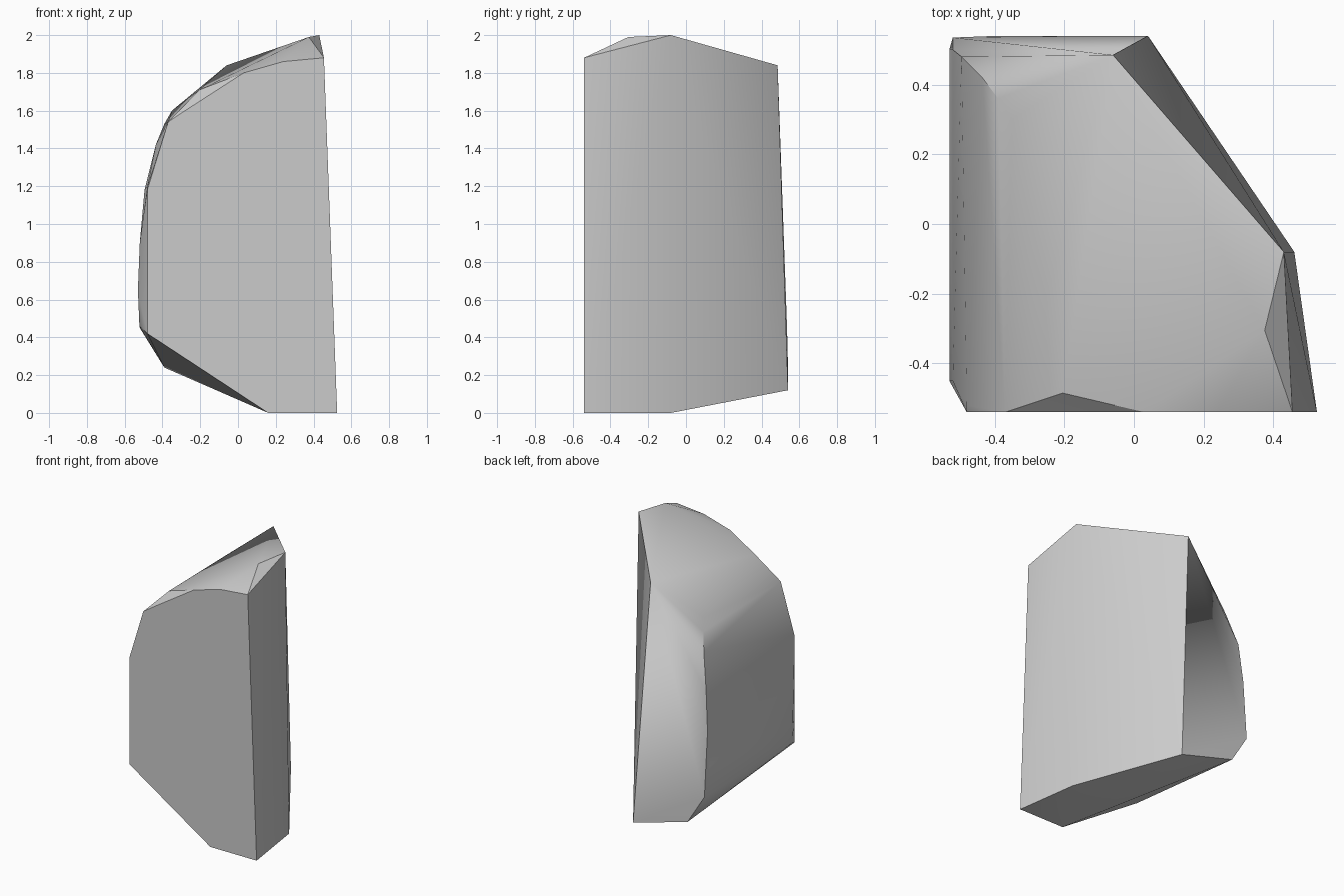
import bpy
import bmesh
import math

default_cube = bpy.data.objects.get("Cube")
if default_cube:
    bpy.data.objects.remove(default_cube, do_unlink=True)


def make_material(name, colour):
    material = bpy.data.materials.new(name)
    material.use_nodes = True
    material.diffuse_color = colour
    shader = material.node_tree.nodes["Principled BSDF"]
    shader.inputs["Base Color"].default_value = colour
    shader.inputs["Roughness"].default_value = 0.8
    return material


def build_hull(name, points, material, sharp_angle):
    """Wrap a convex skin around the corner points."""
    mesh = bpy.data.meshes.new(name)
    bm = bmesh.new()
    for point in points:
        bm.verts.new(point)
    result = bmesh.ops.convex_hull(bm, input=bm.verts[:])
    loose = [v for v in bm.verts if not v.link_faces]
    bmesh.ops.delete(bm, geom=loose, context='VERTS')
    # Merge the triangles of the flat broken faces
    bmesh.ops.dissolve_limit(bm, angle_limit=math.radians(1),
                             verts=bm.verts[:], edges=bm.edges[:])
    bmesh.ops.recalc_face_normals(bm, faces=bm.faces[:])
    bm.to_mesh(mesh)
    bm.free()
    mesh.materials.append(material)
    obj = bpy.data.objects.new(name, mesh)
    bpy.context.collection.objects.link(obj)
    bpy.ops.object.select_all(action='DESELECT')
    obj.select_set(True)
    bpy.context.view_layer.objects.active = obj
    bpy.ops.object.shade_smooth_by_angle(angle=math.radians(sharp_angle))
    return obj


# Flat broken front: outline in x and z
front_y = -0.54
front_outline = [(0.16, 0), (0.525, 0), (0.455, 1.88), (0.24, 1.86),
                 (0.03, 1.8), (-0.28, 1.6), (-0.37, 1.54),
                 (-0.48, 1.18), (-0.48, 0.42)]
front_corners = [(x, front_y, z) for x, z in front_outline]

# Chipped corner between the front and the rounded side
front_chips = [(-0.205, -0.485, 1.71), (-0.48, -0.52, 1.2)]

# Ridge and peak along the straight side
side_corners = [(0.46, -0.08, 0), (0.43, -0.08, 2), (0.375, -0.305, 1.99)]

# Back break, from the straight side round to the curved side
back_corners = [(0.04, 0.54, 0.12), (-0.06, 0.485, 1.84),
                (-0.35, 0.3, 1.6), (-0.39, 0.36, 1.53),
                (-0.435, 0.42, 1.42), (-0.495, 0.48, 1.18),
                (-0.39, 0.54, 0.24), (-0.52, 0.535, 0.45)]

# Bulging curved side: x and z, carried from front to back
bulge = [(-0.53, 0.65), (-0.52, 0.9)]
bulge_corners = [(x, y, z) for x, z in bulge for y in (-0.45, 0.5)]
bulge_corners.append((-0.522, -0.45, 0.46))

stone = make_material("stone grey", (0.6, 0.6, 0.6, 1))
build_hull("stone_chunk",
           front_corners + front_chips + side_corners + back_corners + bulge_corners,
           stone, 30)
